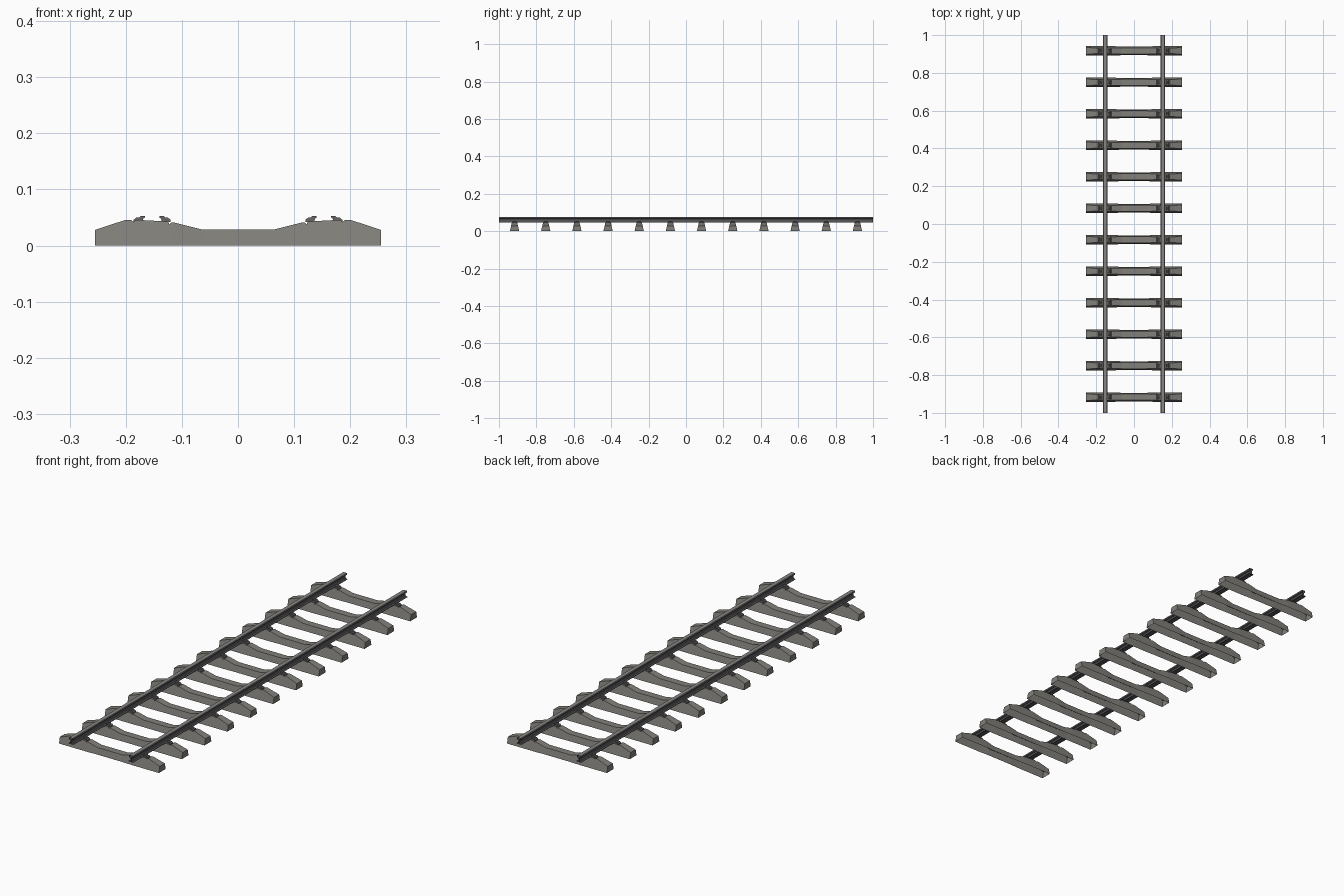
import bpy, bmesh

if "Cube" in bpy.data.objects:
    bpy.data.objects.remove(bpy.data.objects["Cube"])

def mat(name, c):
    m = bpy.data.materials.new(name)
    m.diffuse_color = (*c, 1)
    m.use_nodes = True
    m.node_tree.nodes["Principled BSDF"].inputs["Base Color"].default_value = m.diffuse_color
    return m

CONCRETE = mat("concrete grey", (0.225, 0.215, 0.195))
STEEL = mat("dark rail steel", (0.09, 0.09, 0.097))
WORN = mat("worn rail top", (0.25, 0.24, 0.23))
IRON = mat("clip iron", (0.14, 0.135, 0.13))
RX = 0.153                                   # rail centre line
YS = [(i - 5.5) / 6 for i in range(12)]      # sleeper positions

def finish(bm, name, mats):
    me = bpy.data.meshes.new(name)
    bm.to_mesh(me)
    bm.free()
    for m in mats:
        me.materials.append(m)
    return me

def place(me, name, x=0, y=0):
    ob = bpy.data.objects.new(name, me)
    ob.location = (x, y, 0)
    bpy.context.collection.objects.link(ob)
    return ob

def extrude_y(bm, prof, y0, y1, caps=True):
    """Sweep an x/z outline along y."""
    a = [bm.verts.new((x, y0, z)) for x, z in prof]
    b = [bm.verts.new((x, y1, z)) for x, z in prof]
    n = len(prof)
    for i in range(n):
        j = (i + 1) % n
        bm.faces.new((a[i], a[j], b[j], b[i]))
    if caps:
        bm.faces.new(a)
        bm.faces.new(b[::-1])
    bmesh.ops.recalc_face_normals(bm, faces=bm.faces)

# Sleeper, open underneath: (x, top height, half width at the base), mirrored
half = [(0.065, 0.029, 0.023), (0.113, 0.041, 0.025), (0.119, 0.041, 0.025),
        (0.122, 0.038, 0.025), (0.125, 0.043, 0.025), (0.182, 0.046, 0.025),
        (0.186, 0.042, 0.025), (0.191, 0.046, 0.025), (0.200, 0.046, 0.025),
        (0.255, 0.028, 0.025)]
bm = bmesh.new()
rings = []
for x, z, w in [(-x, z, w) for x, z, w in reversed(half)] + half:
    t = w - 0.23 * z
    rings.append([bm.verts.new(p) for p in
                  ((x, w, 0), (x, t, z), (x, -t, z), (x, -w, 0))])
for a, b in zip(rings, rings[1:]):
    for i in range(3):
        bm.faces.new((a[i], a[i + 1], b[i + 1], b[i]))
bm.faces.new(rings[0][::-1])
bm.faces.new(rings[-1])
bmesh.ops.recalc_face_normals(bm, faces=bm.faces)
sleeper = finish(bm, "sleeper", [CONCRETE])

# Fastening clips: a stepped lug on both sides of the rail foot
bm = bmesh.new()
for s in (-1, 1):
    lug = [(0.033, 0.042), (0.033, 0.046), (0.028, 0.050), (0.023, 0.050),
           (0.020, 0.053), (0.013, 0.053), (0.013, 0.050), (0.016, 0.048),
           (0.017, 0.042)]
    extrude_y(bm, [(s * x, z) for x, z in lug], -0.010, 0.010)
clips = finish(bm, "rail_clips", [IRON])

# Rail: flat-bottomed section with open ends
side = [(0.012, 0.046), (0.012, 0.048), (0.005, 0.050), (0.003, 0.053),
        (0.003, 0.064), (0.009, 0.067), (0.0098, 0.073), (0.0088, 0.075)]
bm = bmesh.new()
extrude_y(bm, side + [(-x, z) for x, z in reversed(side)], -1, 1, caps=False)
for f in bm.faces:
    if f.calc_center_median().z > 0.0735:    # running surface
        f.material_index = 1
rail = finish(bm, "rail", [STEEL, WORN])

for y in YS:
    place(sleeper, "sleeper", 0, y)
    for s in (-1, 1):
        place(clips, "rail_clips", s * RX, y)
for s in (-1, 1):
    place(rail, "rail", s * RX)
